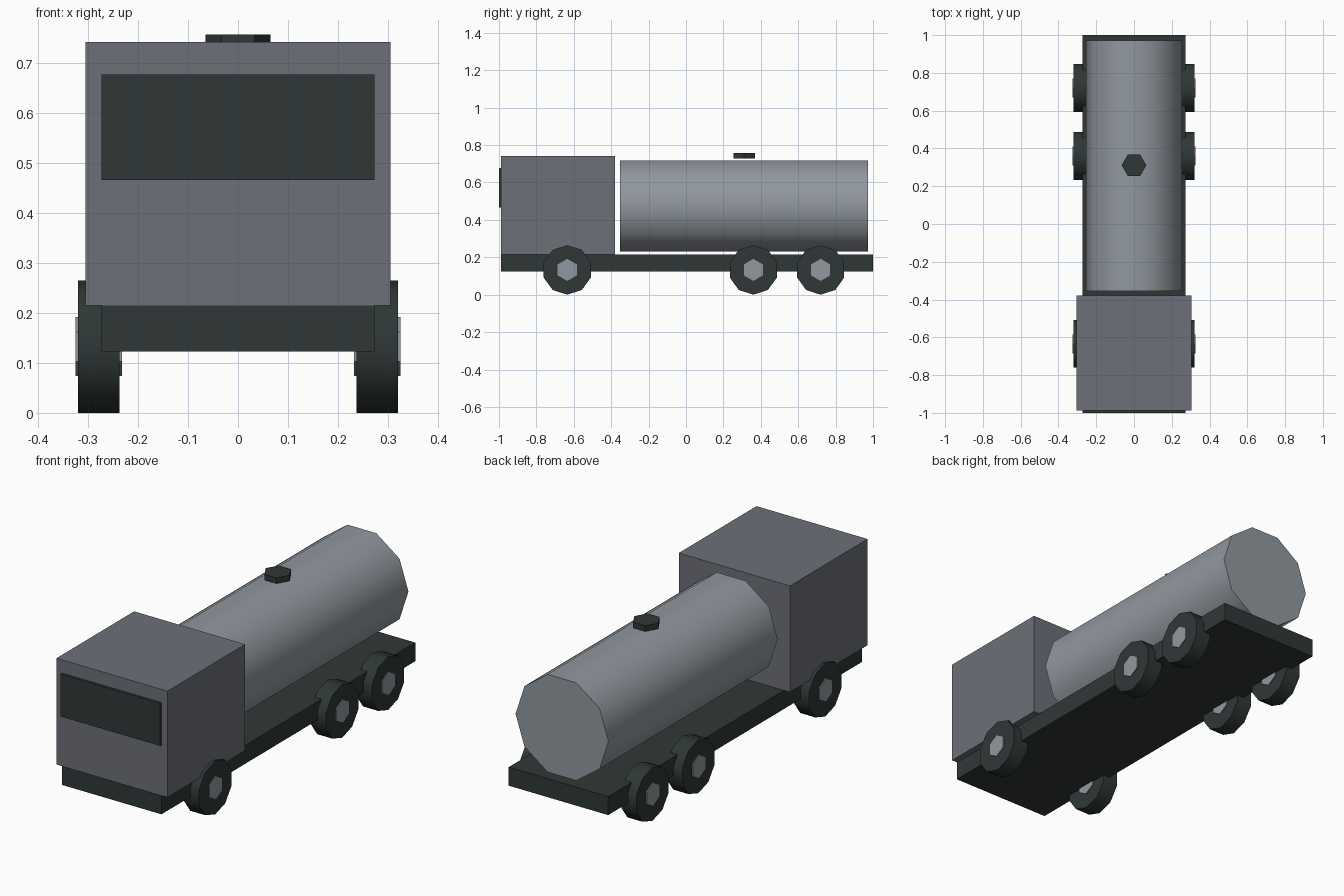
import bpy
import math
from mathutils import Vector

cube = bpy.data.objects.get("Cube")
if cube:
    bpy.data.objects.remove(cube, do_unlink=True)


def material(name, rgb):
    mat = bpy.data.materials.new(name)
    mat.use_nodes = True
    color = (*rgb, 1.0)
    mat.diffuse_color = color
    mat.node_tree.nodes["Principled BSDF"].inputs["Base Color"].default_value = color
    return mat


cab_gray = material("cab gray", (0.15, 0.16, 0.19))
tank_silver = material("tank silver", (0.285, 0.315, 0.35))
dark = material("dark green gray", (0.028, 0.039, 0.037))


def add_object(name, verts, faces, mat):
    mesh = bpy.data.meshes.new(name)
    mesh.from_pydata(verts, [], faces)
    mesh.materials.append(mat)
    obj = bpy.data.objects.new(name, mesh)
    bpy.context.collection.objects.link(obj)
    return obj


def prism(name, outline, axis, mat, smooth=False):
    """Extrude a closed outline of 3D points along the axis vector."""
    n = len(outline)
    verts = [Vector(p) for p in outline]
    verts += [p + Vector(axis) for p in verts]
    faces = [tuple(reversed(range(n))), tuple(range(n, 2 * n))]
    faces += [(i, (i + 1) % n, (i + 1) % n + n, i + n) for i in range(n)]
    obj = add_object(name, verts, faces, mat)
    if smooth:
        bpy.ops.object.select_all(action="DESELECT")
        obj.select_set(True)
        bpy.context.view_layer.objects.active = obj
        bpy.ops.object.shade_smooth_by_angle(angle=math.radians(50))
    return obj


def box(name, half_x, y, z, mat):
    outline = [(-half_x, y[0], z[0]), (half_x, y[0], z[0]),
               (half_x, y[1], z[0]), (-half_x, y[1], z[0])]
    return prism(name, outline, (0, 0, z[1] - z[0]), mat)


def ring(sides, radius, start=0.0):
    angles = [start + math.tau * i / sides for i in range(sides)]
    return [(radius * math.cos(a), radius * math.sin(a)) for a in angles]


# Chassis, cab and windscreen
box("chassis", 0.273, (-0.99, 1.0), (0.123, 0.215), dark)
box("cab", 0.305, (-0.988, -0.379), (0.215, 0.742), cab_gray)
box("windscreen", 0.273, (-1.0, -0.985), (0.466, 0.677), dark)

# Ten-sided tank lying along y, with a hexagonal hatch above it
prism("tank", [(-a, -0.354, 0.474 + b) for a, b in ring(10, 0.255)],
      (0, 1.326, 0), tank_silver, smooth=True)
prism("hatch", [(a, 0.311 + b, 0.728) for a, b in ring(6, 0.0655)],
      (0, 0, 0.029), dark)

# Wheels and hubs, a corner pointing up
for axle, y in (("front", -0.635), ("middle", 0.36), ("rear", 0.72)):
    for side, sign in (("left", 1), ("right", -1)):
        def disc(part, sides, radius, inner, outer, mat, smooth):
            low = min(sign * inner, sign * outer)
            outline = [(low, y + a, 0.1325 + b)
                       for a, b in ring(sides, radius, math.pi / 2)]
            prism(f"{axle}_{side}_{part}", outline, (outer - inner, 0, 0), mat, smooth)

        disc("wheel", 10, 0.1325, 0.237, 0.32, dark, True)
        disc("hub", 6, 0.059, 0.232, 0.325, tank_silver, False)
